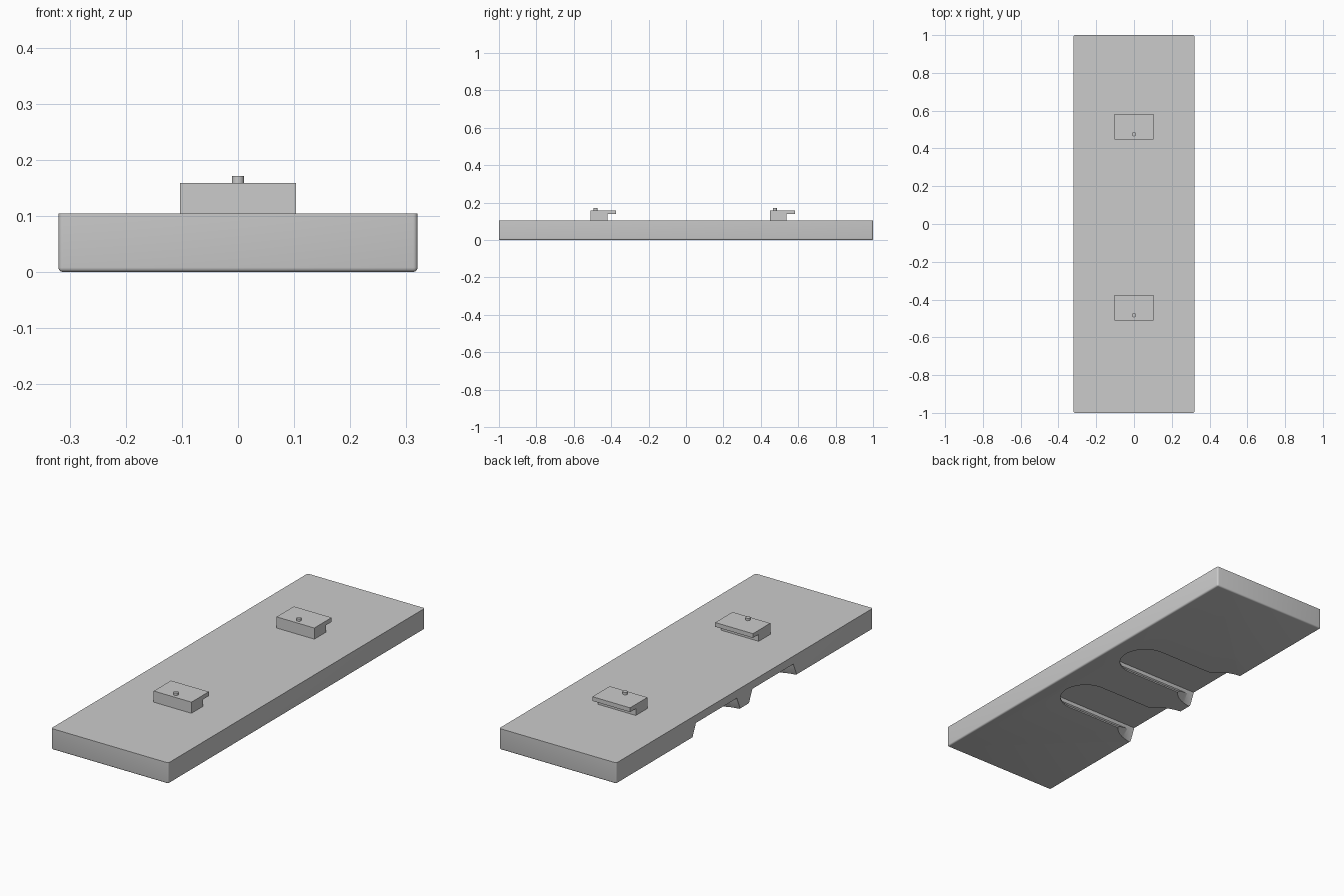
import bpy, bmesh, math
from mathutils import Matrix

cube = bpy.data.objects.get("Cube")
if cube:
    bpy.data.objects.remove(cube, do_unlink=True)

GREY = (0.6, 0.6, 0.6, 1)
mat = bpy.data.materials.new("light grey plastic")
mat.use_nodes = True
mat.diffuse_color = GREY
mat.node_tree.nodes["Principled BSDF"].inputs["Base Color"].default_value = GREY

W, L, H = 0.64, 2.0, 0.104       # plate size
SLOT_Z = 0.065                   # depth of the slots in the underside


def make_object(name, bm):
    bmesh.ops.recalc_face_normals(bm, faces=bm.faces)
    mesh = bpy.data.meshes.new(name)
    bm.to_mesh(mesh)
    bm.free()
    mesh.materials.append(mat)
    obj = bpy.data.objects.new(name, mesh)
    bpy.context.collection.objects.link(obj)
    return obj


def loft(bm, rings):
    """Skin closed rings of points and cap both ends."""
    rings = [[bm.verts.new(p) for p in ring] for ring in rings]
    n = len(rings[0])
    for a, b in zip(rings, rings[1:]):
        for i in range(n):
            j = (i + 1) % n
            bm.faces.new((a[i], a[j], b[j], b[i]))
    bm.faces.new(rings[0])
    bm.faces.new(rings[-1])


def slot_ring(cx, cy, r, z, steps=32):
    """Round-ended outline, open past the right-hand edge of the plate."""
    arc = [(cx + r * math.cos(a), cy + r * math.sin(a), z)
           for a in (math.pi * (i / steps - 0.5) for i in range(steps + 1))]
    return arc + [(-0.6, cy + r, z), (-0.6, cy - r, z)]


def cutter(name, cx, cy, profile):
    bm = bmesh.new()
    loft(bm, [slot_ring(cx, cy, r, z) for r, z in profile])
    obj = make_object(name, bm)
    obj.hide_render = True
    return obj


# Plate with softened underside and upright corners
bm = bmesh.new()
bmesh.ops.create_cube(bm, size=1, matrix=Matrix.Translation((0, 0, H / 2))
                      @ Matrix.Diagonal((W, L, H, 1)))
soft = [e for e in bm.edges if min(v.co.z for v in e.verts) < H / 2]
bmesh.ops.bevel(bm, geom=soft, offset=0.008, segments=4, profile=0.5, affect='EDGES')
plate = make_object("mounting_plate", bm)

# Undercut slots with wide tapered entries
cutters = []
for side, cy in (("front", -0.22), ("back", 0.22)):
    cutters.append(cutter(side + "_slot_cutter", 0.115, cy, [
        (0.12, -0.03), (0.12, 0.007), (0.1595, 0.046), (0.1595, SLOT_Z)]))
    cutters.append(cutter(side + "_entry_cutter", -0.33, cy, [
        (0.2, -0.03), (0.1885, 0), (0.16, SLOT_Z)]))
for c in cutters:
    mod = plate.modifiers.new(c.name, 'BOOLEAN')
    mod.operation, mod.solver, mod.object = 'DIFFERENCE', 'EXACT', c

bpy.ops.object.select_all(action='DESELECT')
bpy.context.view_layer.objects.active = plate
plate.select_set(True)
for mod in list(plate.modifiers):
    bpy.ops.object.modifier_apply(modifier=mod.name)
for c in cutters:
    bpy.data.objects.remove(c, do_unlink=True)
bpy.ops.object.shade_smooth_by_angle(angle=math.radians(30))

# Hooked clips with a small peg on top
HOOK = [(0, H), (0.09, H), (0.09, 0.138), (0.135, 0.138), (0.135, 0.159), (0, 0.159)]
for side, y0 in (("front", -0.51), ("back", 0.448)):
    bm = bmesh.new()
    loft(bm, [[(x, y0 + y, z) for y, z in HOOK] for x in (-0.103, 0.103)])
    make_object(side + "_clip", bm)

    bm = bmesh.new()
    bmesh.ops.create_cone(bm, cap_ends=True, segments=24, radius1=0.011, radius2=0.011,
                          depth=0.022, matrix=Matrix.Translation((0, y0 + 0.027, 0.16)))
    peg = make_object(side + "_peg", bm)
    bpy.ops.object.select_all(action='DESELECT')
    bpy.context.view_layer.objects.active = peg
    peg.select_set(True)
    bpy.ops.object.shade_smooth_by_angle(angle=math.radians(30))
